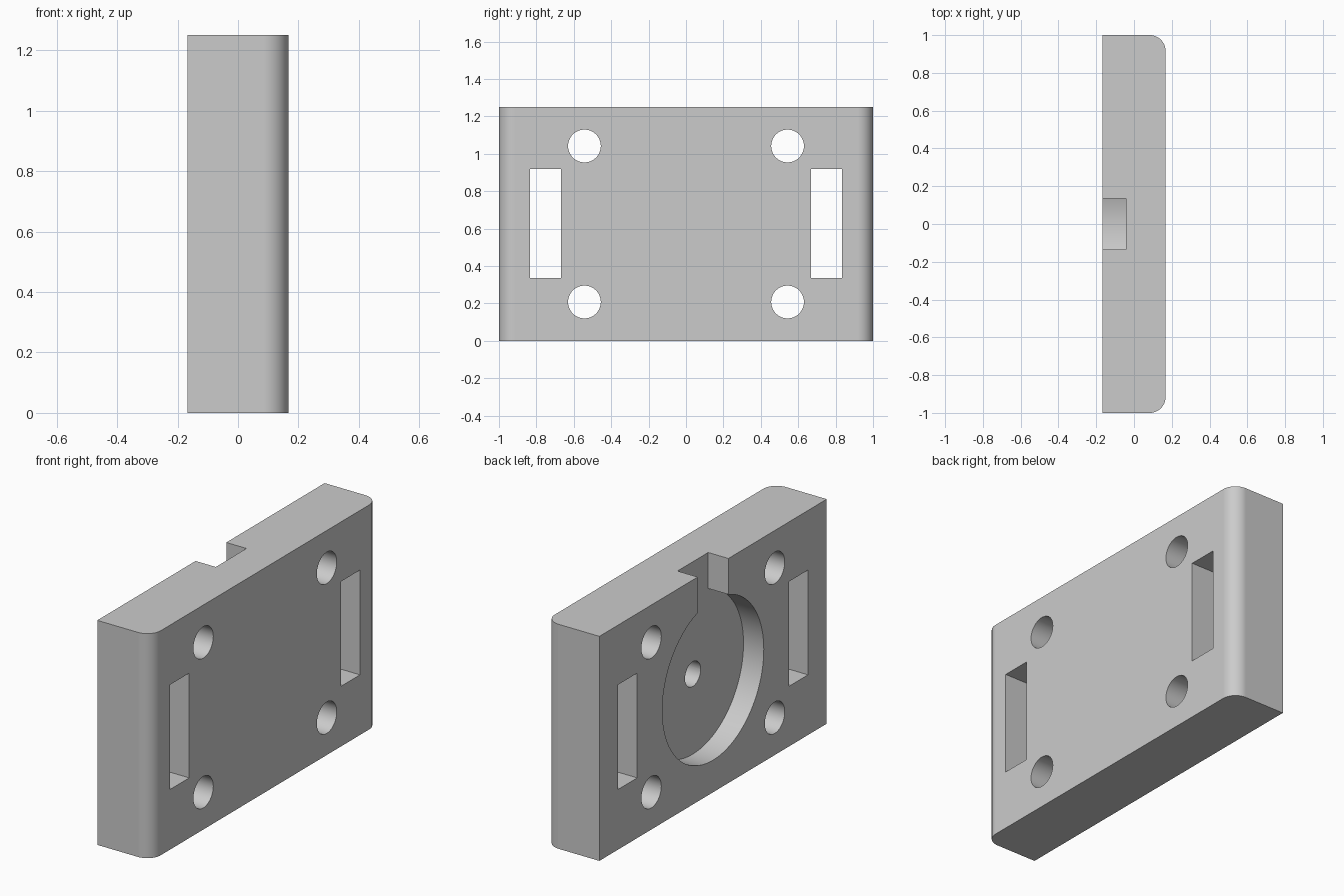
import bpy, bmesh, math
from mathutils import Matrix

if "Cube" in bpy.data.objects:
    bpy.data.objects.remove(bpy.data.objects["Cube"], do_unlink=True)

HALF_X, HEIGHT, FILLET = 1 / 6, 1.25, 0.083
MID_Z = HEIGHT / 2
FLOOR_X = -0.042            # depth of the round recess

grey = bpy.data.materials.new("plain grey")
grey.use_nodes = True
colour = (0.6, 0.6, 0.6, 1)
grey.diffuse_color = colour
grey.node_tree.nodes["Principled BSDF"].inputs["Base Color"].default_value = colour


def make_object(name, bm):
    bmesh.ops.recalc_face_normals(bm, faces=bm.faces)
    mesh = bpy.data.meshes.new(name)
    bm.to_mesh(mesh)
    bm.free()
    mesh.materials.append(grey)
    obj = bpy.data.objects.new(name, mesh)
    bpy.context.collection.objects.link(obj)
    return obj


def box(name, x0, x1, y0, y1, z0, z1):
    bm = bmesh.new()
    centre = ((x0 + x1) / 2, (y0 + y1) / 2, (z0 + z1) / 2)
    size = (x1 - x0, y1 - y0, z1 - z0, 1)
    bmesh.ops.create_cube(bm, size=1, matrix=Matrix.Translation(centre) @ Matrix.Diagonal(size))
    return make_object(name, bm)


def rod(name, x0, x1, y, z, radius, sides=64):
    bm = bmesh.new()
    place = Matrix.Translation(((x0 + x1) / 2, y, z)) @ Matrix.Rotation(math.pi / 2, 4, "Y")
    bmesh.ops.create_cone(bm, cap_ends=True, segments=sides, radius1=radius,
                          radius2=radius, depth=x1 - x0, matrix=place)
    return make_object(name, bm)


def cut(target, cutter):
    cutter.hide_render = True
    mod = target.modifiers.new("cut", "BOOLEAN")
    mod.operation, mod.solver, mod.object = "DIFFERENCE", "EXACT", cutter
    bpy.context.view_layer.objects.active = target
    bpy.ops.object.modifier_apply(modifier=mod.name)
    bpy.data.objects.remove(cutter, do_unlink=True)


# Plate: profile with two rounded corners, extruded upwards
STEPS = 16
profile = [(-HALF_X, 1), (-HALF_X, -1)]
for side, start in ((-1, -math.pi / 2), (1, 0)):
    for i in range(STEPS + 1):
        a = start + i / STEPS * math.pi / 2
        profile.append((HALF_X - FILLET + FILLET * math.cos(a),
                        side * (1 - FILLET) + FILLET * math.sin(a)))
bm = bmesh.new()
base = bm.faces.new([bm.verts.new((x, y, 0)) for x, y in profile])
top = bmesh.ops.extrude_face_region(bm, geom=[base])["geom"]
bmesh.ops.translate(bm, vec=(0, 0, HEIGHT),
                    verts=[v for v in top if isinstance(v, bmesh.types.BMVert)])
plate = make_object("mounting_plate", bm)

# Strap slots and screw holes, straight through
for side in (-1, 1):
    y0, y1 = sorted((side * 0.667, side * 0.835))
    cut(plate, box("slot_cutter", -1, 1, y0, y1, 0.335, 0.918))
    for dz in (-1, 1):
        cut(plate, rod("screw_cutter", -1, 1, side * 0.543, MID_Z + dz * 0.417, 0.0875))

# Round recess with a channel to the top edge, and a blind centre hole
cut(plate, rod("recess_cutter", -1, FLOOR_X, 0, MID_Z, 0.446, 96))
cut(plate, box("channel_cutter", -1, FLOOR_X, -0.135, 0.135, MID_Z, 2))
cut(plate, rod("centre_cutter", -1, FLOOR_X + 0.14, 0, MID_Z, 0.069, 48))

# Smooth the curved walls and keep the flats flat
bpy.ops.object.select_all(action="DESELECT")
plate.select_set(True)
bpy.context.view_layer.objects.active = plate
bpy.ops.object.shade_smooth_by_angle(angle=math.radians(30))
normals = plate.modifiers.new("flat normals", "WEIGHTED_NORMAL")
normals.keep_sharp = True
